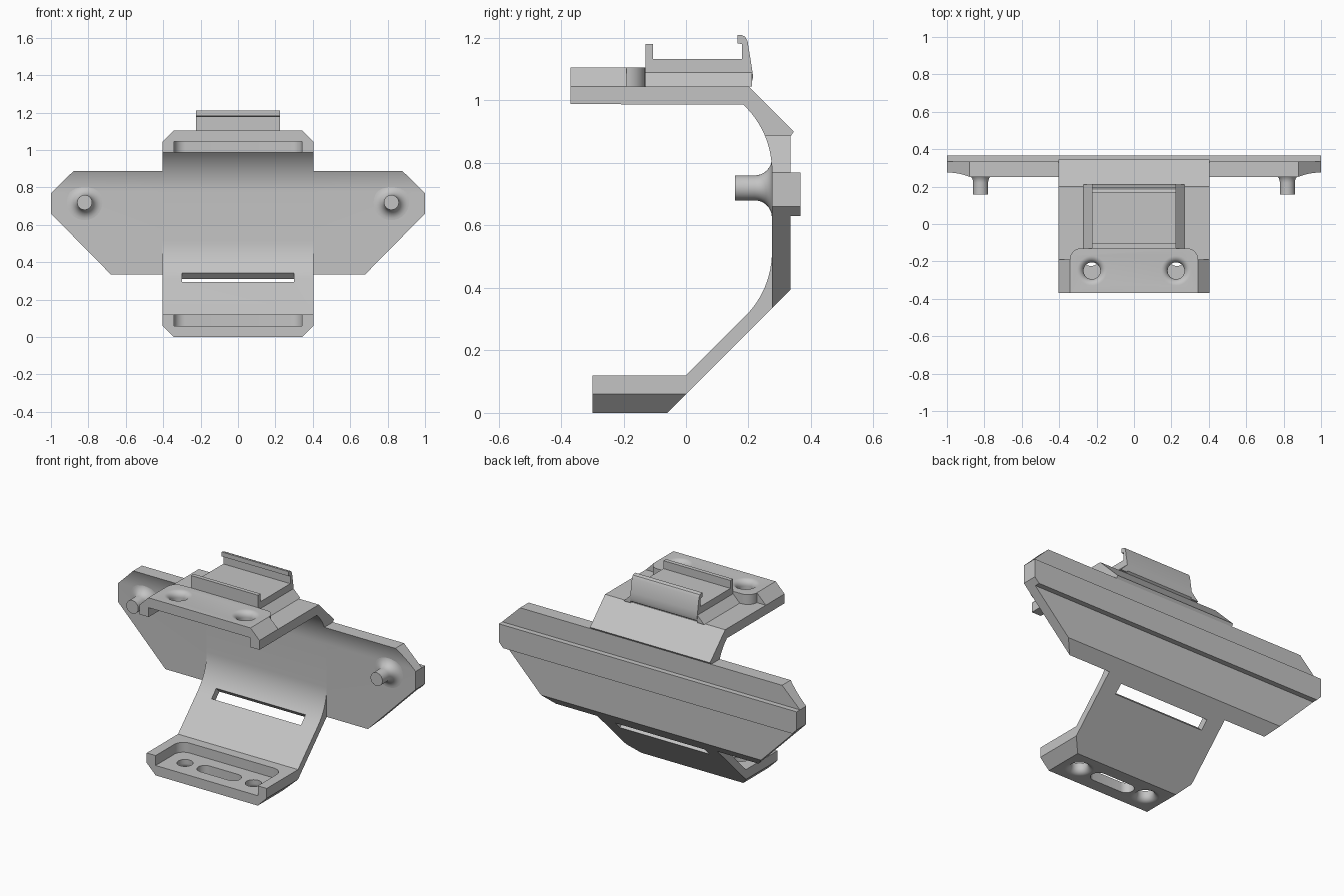
import bpy, bmesh
from math import sin, cos, pi

if "Cube" in bpy.data.objects:
    bpy.data.objects.remove(bpy.data.objects["Cube"])

grey = bpy.data.materials.new("light grey")
grey.use_nodes = True
grey.diffuse_color = (0.55, 0.55, 0.55, 1)
grey.node_tree.nodes["Principled BSDF"].inputs["Base Color"].default_value = (0.55, 0.55, 0.55, 1)

PLACE = {"x": lambda u, v, w: (w, u, v),
         "y": lambda u, v, w: (u, w, v),
         "z": lambda u, v, w: (u, v, w)}


def finish(name, bm):
    bmesh.ops.recalc_face_normals(bm, faces=bm.faces)
    mesh = bpy.data.meshes.new(name)
    bm.to_mesh(mesh)
    bm.free()
    mesh.materials.append(grey)
    ob = bpy.data.objects.new(name, mesh)
    bpy.context.collection.objects.link(ob)
    return ob


def loft(name, rings, axis):
    """Skin a list of (outline, height) rings and cap both ends."""
    bm = bmesh.new()
    loops = [[bm.verts.new(PLACE[axis](u, v, w)) for u, v in pts] for pts, w in rings]
    for a, b in zip(loops, loops[1:]):
        for i in range(len(a)):
            j = (i + 1) % len(a)
            bm.faces.new((a[i], a[j], b[j], b[i]))
    bm.faces.new(loops[0])
    bm.faces.new(loops[-1])
    return finish(name, bm)


def prism(name, pts, axis, start, end):
    return loft(name, [(pts, start), (pts, end)], axis)


def arc(cu, cv, r, a0, a1, n=12):
    """Arc points, angles in degrees."""
    angles = [(a0 + (a1 - a0) * i / n) * pi / 180 for i in range(n + 1)]
    return [(cu + r * cos(t), cv + r * sin(t)) for t in angles]


def lathe(name, profile, axis, cu, cv):
    return loft(name, [(arc(cu, cv, r, 0, 348.75, 31), h) for r, h in profile], axis)


def flare(r, f, h, direction):
    """Quarter-round flare from radius r at height h outwards."""
    steps = [i * pi / 16 for i in range(9)]
    return [(r + f * (1 - cos(t)), h + direction * f * sin(t)) for t in steps]


def round_back(half, front, back, r):
    """Rectangle with rounded rear corners."""
    return ([(-half, front), (half, front)] + arc(half - r, back - r, r, 0, 90, 8)
            + arc(r - half, back - r, r, 90, 180, 8))


def combine(ob, cutter, operation="DIFFERENCE"):
    mod = ob.modifiers.new("cut", "BOOLEAN")
    mod.operation = operation
    mod.solver = "EXACT"
    mod.object = cutter
    bpy.context.view_layer.objects.active = ob
    bpy.ops.object.modifier_apply(modifier=mod.name)
    bpy.data.objects.remove(cutter)


SIDES = ((1, "left"), (-1, "right"))
R = 0.29
upper_arc = arc(0.275 - R, 0.775, R, 0, 47)
lower_arc = arc(0.275 - R, 0.515, R, -45, 0)

# Central bracket: foot, sloping arm, back and top plate in one profile
profile = ([(-0.30, 0), (-0.06, 0), (0.335, 0.395), (0.335, 0.885), (0.345, 0.9),
            (0.2, 1.045), (-0.37, 1.045), (-0.37, 0.988)] + upper_arc[::-1]
           + lower_arc[::-1] + [(0, 0.12), (-0.30, 0.12)])
bracket = prism("central_bracket", profile, "x", -0.403, 0.403)

# Foot chamfers
for s, side in SIDES:
    combine(bracket, prism("cutter", [(s * 0.323, -0.02), (s * 0.423, -0.02), (s * 0.423, 0.08)],
                           "y", -0.4, 0.1))
# Foot tray with two flared holes and an oval slot
combine(bracket, prism("cutter", round_back(0.343, -0.4, -0.06, 0.06), "z", 0.06, 0.2))
for s, side in SIDES:
    hole = [(0.045, 0.1)] + flare(0.045, 0.035, 0.035, -1) + [(0.08, -0.05)]
    combine(bracket, lathe("cutter", hole, "z", s * 0.23, -0.18))
oval = arc(0.095, -0.18, 0.045, -90, 90) + arc(-0.095, -0.18, 0.045, 90, 270)
combine(bracket, prism("cutter", oval, "z", -0.05, 0.1))
# Strap slot square to the sloping arm
strap = [(0.1975 + a * 0.0225 + n * 0.06, 0.3175 + a * 0.0225 - n * 0.06)
         for a, n in ((-1, -1), (1, -1), (1, 1), (-1, 1))]
combine(bracket, prism("cutter", strap, "x", -0.3, 0.3))
# Recess below the top plate
combine(bracket, prism("cutter", round_back(0.341, -0.5, -0.132, 0.06), "z", 0.9, 1.1))

# Raised cover over the recess, with flared holes
cover = prism("top_cover", round_back(0.343, -0.37, -0.13, 0.06), "z", 1.045, 1.105)
for s, side in SIDES:
    hole = [(0.045, 1.0)] + flare(0.045, 0.035, 1.07, 1) + [(0.08, 1.2)]
    combine(cover, lathe("cutter", hole, "z", s * 0.225, -0.25))
    prism(side + "_cover_chamfer",
          [(s * 0.343, 1.045), (s * 0.403, 1.045), (s * 0.343, 1.105)], "y", -0.37, -0.19)

# Side wings, trimmed to the pointed outline
outline = [(-1, 0.77), (-0.88, 0.887), (0.88, 0.887), (1, 0.77),
           (1, 0.66), (0.68, 0.335), (-0.68, 0.335), (-1, 0.66)]
wing_profile = [(0.275, 0.335), (0.335, 0.395), (0.335, 0.92)] + upper_arc[8::-1]
for s, side in SIDES:
    wing = prism(side + "_wing", wing_profile, "x", s * 0.403, s * 1.1)
    combine(wing, prism("cutter", outline, "y", 0, 0.6), "INTERSECT")

# Rail along the back
rail = prism("back_rail", [(0.333, 0.63), (0.367, 0.63), (0.367, 0.77), (0.333, 0.77)],
             "x", -1.1, 1.1)
combine(rail, prism("cutter", outline, "y", 0, 0.6), "INTERSECT")

# Flared pins on the wings
for s, side in SIDES:
    pin = [(0.04, 0.157)] + flare(0.04, 0.055, 0.22, 1) + [(0.095, 0.285)]
    lathe(side + "_pin", pin, "y", s * 0.82, 0.72)

# Clip on top: low front lip, hooked rear lip, flared base
clip = [(-0.13, 1.045), (0.195, 1.045), (0.21, 1.055), (0.215, 1.075), (0.21, 1.11),
        (0.197, 1.19), (0.188, 1.205), (0.175, 1.21), (0.165, 1.21), (0.165, 1.183),
        (0.18, 1.18), (0.18, 1.132), (-0.105, 1.132), (-0.105, 1.18), (-0.13, 1.18)]
prism("top_clip", clip, "x", -0.225, 0.225)
for s, side in SIDES:
    prism(side + "_clip_flare",
          [(s * 0.225, 1.045), (s * 0.27, 1.045), (s * 0.225, 1.09)], "y", -0.13, 0.212)

# Smooth the curves, keep the edges crisp
for ob in bpy.context.collection.objects:
    if ob.type == "MESH" and ob.data.materials and ob.data.materials[0] == grey:
        bpy.ops.object.select_all(action="DESELECT")
        ob.select_set(True)
        bpy.context.view_layer.objects.active = ob
        bpy.ops.object.shade_smooth_by_angle(angle=pi / 6)
